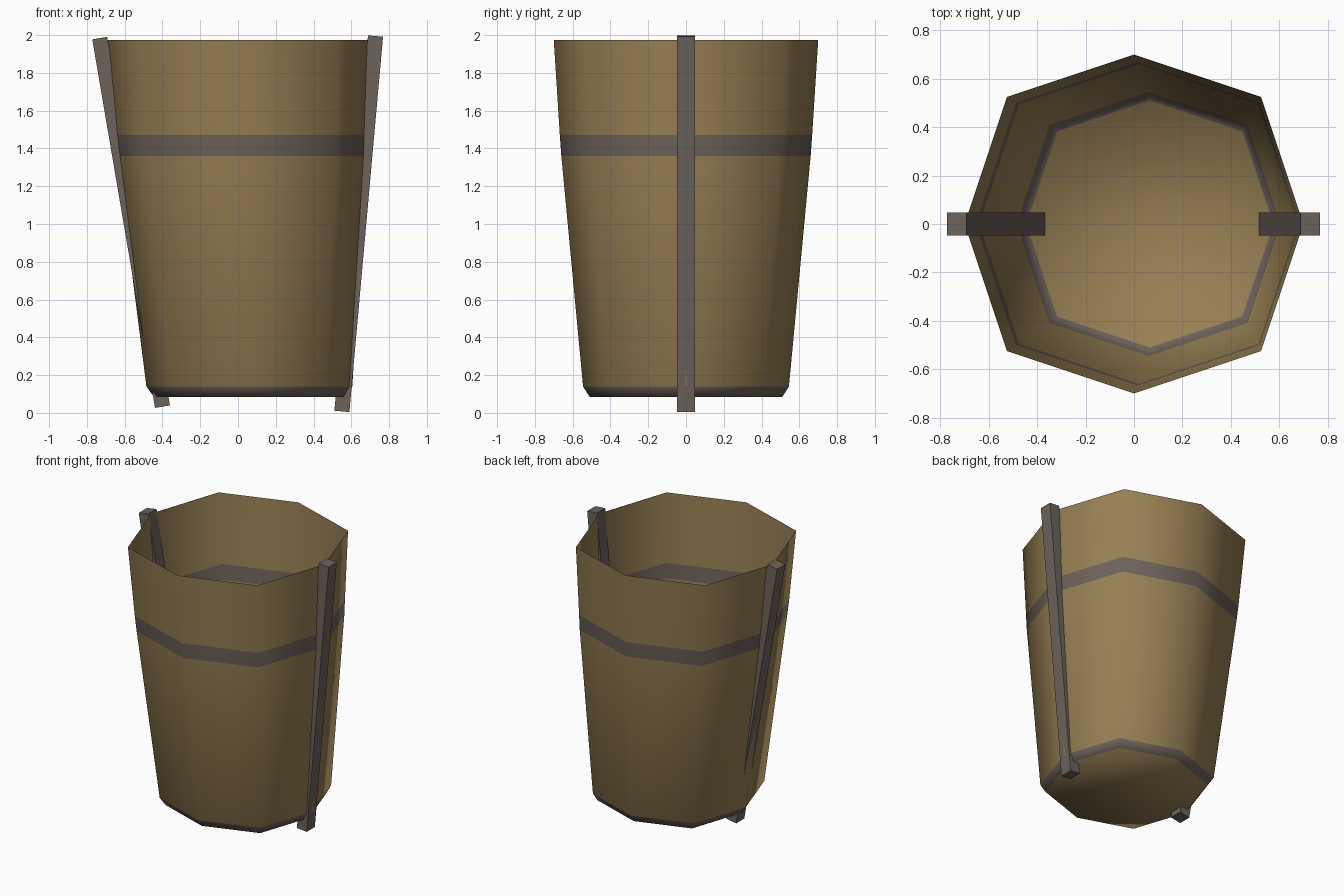
import bpy
import bmesh
import math
from mathutils import Vector, Matrix

cube = bpy.data.objects.get("Cube")
if cube:
    bpy.data.objects.remove(cube, do_unlink=True)


def make_material(name, rgb):
    mat = bpy.data.materials.new(name)
    mat.use_nodes = True
    color = (*rgb, 1.0)
    mat.diffuse_color = color
    for node in mat.node_tree.nodes:
        if node.type == 'BSDF_PRINCIPLED':
            node.inputs["Base Color"].default_value = color
    return mat


def make_object(name, bm, mats):
    mesh = bpy.data.meshes.new(name)
    bm.to_mesh(mesh)
    bm.free()
    for mat in mats:
        mesh.materials.append(mat)
    obj = bpy.data.objects.new(name, mesh)
    bpy.context.collection.objects.link(obj)
    return obj


wood = make_material("brown wood", (0.305, 0.212, 0.087))
iron = make_material("grey brown iron", (0.15, 0.122, 0.102))

# Bucket: thin eight-sided wall with a floor, leaning slightly to one side
SIDES = 8
rings = [  # height, radius, sideways shift
    (0.085, 0.51, 0.065),
    (0.14, 0.545, 0.06),
    (1.36, 0.66, 0.02),
    (1.47, 0.668, 0.015),
    (1.975, 0.7, 0.0),
]
HOOPS = (0, 2)  # wall levels that are iron bands

bm = bmesh.new()
loops = []
for z, radius, shift in rings:
    loop = []
    for i in range(SIDES):
        a = i * math.tau / SIDES
        r = radius * (1.06 if i % 2 else 1.0)
        loop.append(bm.verts.new((shift + r * math.cos(a), r * math.sin(a), z)))
    loops.append(loop)
for level, (low, high) in enumerate(zip(loops, loops[1:])):
    for i in range(SIDES):
        j = (i + 1) % SIDES
        face = bm.faces.new((low[i], low[j], high[j], high[i]))
        face.material_index = 1 if level in HOOPS else 0
bm.faces.new(list(reversed(loops[0])))
for face in bm.faces:
    face.smooth = True
make_object("bucket", bm, [wood, iron])


# Side bars: square posts running between two end points
def make_bar(name, bottom, top, width, depth):
    bottom, top = Vector(bottom), Vector(top)
    axis = top - bottom
    tilt = Matrix.Rotation(math.atan2(axis.x, axis.z), 4, 'Y')
    size = Matrix.Diagonal((width, depth, axis.length, 1))
    bm = bmesh.new()
    bmesh.ops.create_cube(bm, size=1)
    bm.transform(Matrix.Translation((bottom + top) / 2) @ tilt @ size)
    make_object(name, bm, [iron])


make_bar("left_bar", (0.55, 0, 0.008), (0.728, 0, 1.995), 0.08, 0.094)
make_bar("right_bar", (-0.4, 0, 0.033), (-0.732, 0, 1.984), 0.08, 0.094)
